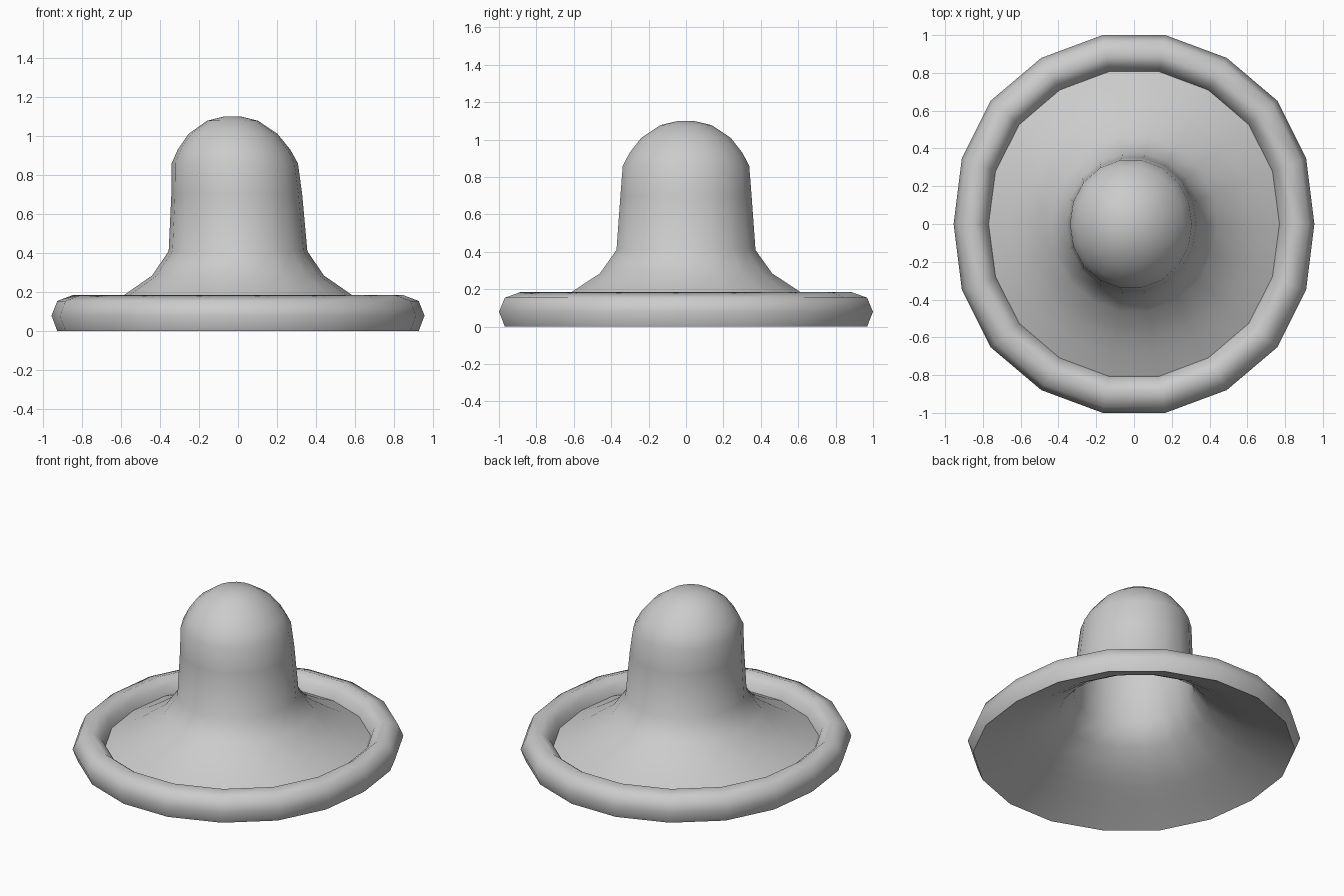
import bpy, bmesh, math

cube = bpy.data.objects.get("Cube")
if cube:
    bpy.data.objects.remove(cube, do_unlink=True)

SIDES = 18
STRETCH = 1.063   # the plan is a little longer front to back

grey = bpy.data.materials.new("felt grey")
grey.use_nodes = True
colour = (0.6, 0.6, 0.6, 1)
grey.diffuse_color = colour
grey.node_tree.nodes["Principled BSDF"].inputs["Base Color"].default_value = colour


def lean(z):
    """Sideways drift of the dome above the crown wall."""
    return -0.028 * min(1, max(0, (z - 0.6) / 0.45))


def lathe(name, profile):
    """Spin a (radius, height) profile, listed so that faces point outward."""
    bm = bmesh.new()
    rings = []
    for r, z in profile:
        ring = []
        for i in range(SIDES):
            a = math.tau * i / SIDES
            full = 1 + 0.04 * r * math.sin(2 * a) ** 2   # fuller diagonals
            ring.append(bm.verts.new((r * math.cos(a) * full + lean(z),
                                      r * math.sin(a) * STRETCH, z)))
        rings.append(ring)
    for low, high in zip(rings, rings[1:]):
        for i in range(SIDES):
            j = (i + 1) % SIDES
            bm.faces.new((low[i], low[j], high[j], high[i]))
    bm.faces.new(list(reversed(rings[0])))
    bm.faces.new(rings[-1])
    mesh = bpy.data.meshes.new(name)
    bm.to_mesh(mesh)
    bm.free()
    mesh.materials.append(grey)
    obj = bpy.data.objects.new(name, mesh)
    bpy.context.collection.objects.link(obj)
    bpy.ops.object.select_all(action='DESELECT')
    obj.select_set(True)
    bpy.context.view_layer.objects.active = obj
    bpy.ops.object.shade_smooth_by_angle(angle=math.radians(80))


# brim slope, crown wall and dome, from the valley beside the rim upward
crown = [(0.77, 0.087), (0.66, 0.14), (0.58, 0.188), (0.44, 0.285),
         (0.355, 0.41), (0.335, 0.7), (0.323, 0.86), (0.288, 0.93),
         (0.228, 1.01), (0.13, 1.078), (0.04, 1.1)]
# hollow underside: the same sheet, a hair inside
lining = [(r - 0.003, z - 0.004) for r, z in reversed(crown)]
# rolled rim
rim = [(0.925, 0), (0.955, 0.08), (0.925, 0.155), (0.845, 0.185), (0.79, 0.14)]

lathe("hat", lining + rim + crown)
